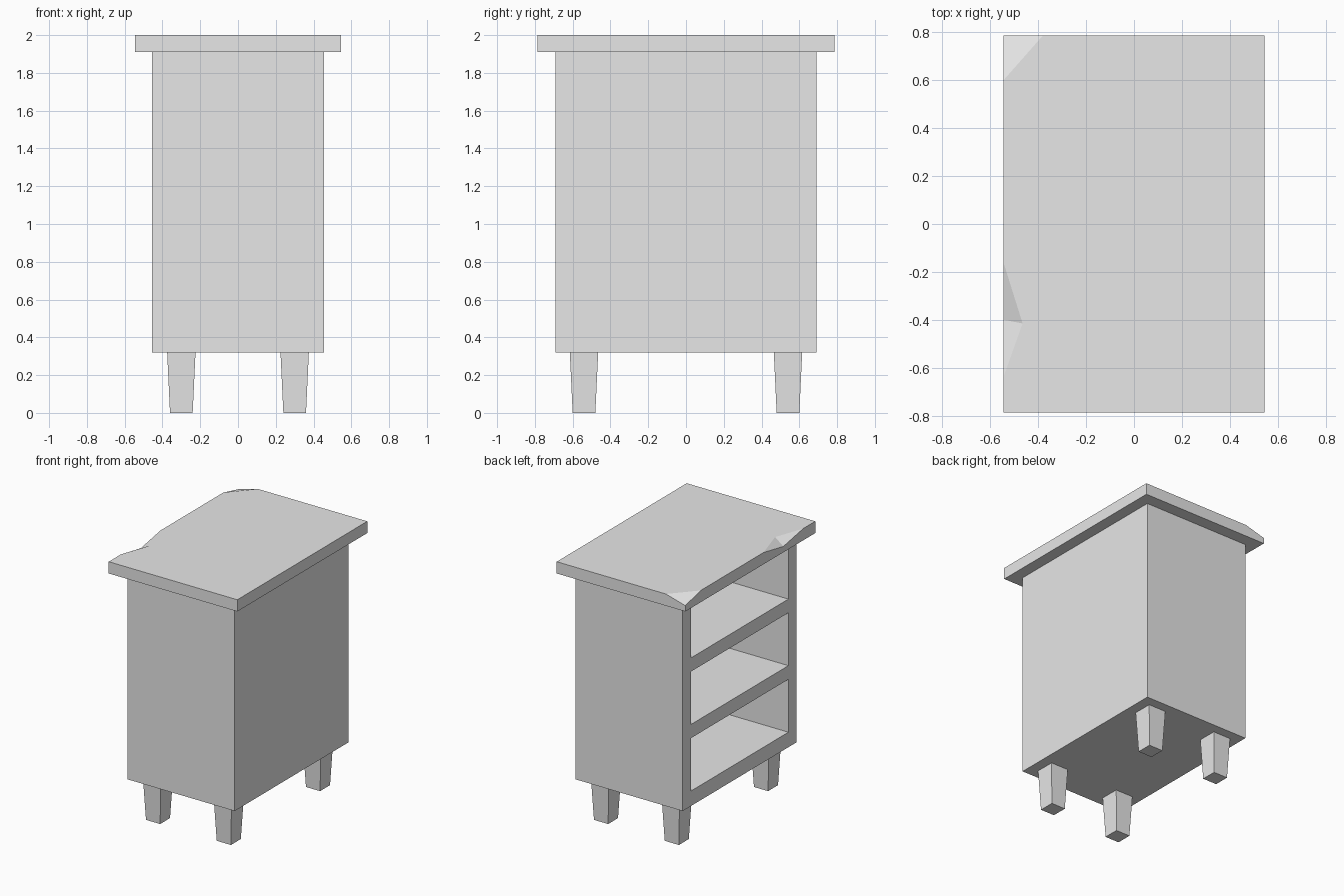
import bpy
import bmesh

if "Cube" in bpy.data.objects:
    bpy.data.objects.remove(bpy.data.objects["Cube"], do_unlink=True)

GREY = (0.8, 0.8, 0.8, 1.0)
grey = bpy.data.materials.new("plain grey")
grey.use_nodes = True
grey.diffuse_color = GREY
grey.node_tree.nodes["Principled BSDF"].inputs["Base Color"].default_value = GREY


def finish(name, bm):
    """Turn a bmesh into a named, coloured object."""
    bmesh.ops.recalc_face_normals(bm, faces=bm.faces)
    mesh = bpy.data.meshes.new(name)
    bm.to_mesh(mesh)
    bm.free()
    mesh.materials.append(grey)
    obj = bpy.data.objects.new(name, mesh)
    bpy.context.scene.collection.objects.link(obj)
    return obj


def box(name, low, high, bottom_scale=1.0):
    """Box between two corners, its bottom optionally tapered."""
    bm = bmesh.new()
    bmesh.ops.create_cube(bm, size=1)
    for v in bm.verts:
        taper = bottom_scale if v.co.z < 0 else 1.0
        v.co.x *= taper
        v.co.y *= taper
        for i in range(3):
            v.co[i] = (low[i] + high[i]) / 2 + v.co[i] * (high[i] - low[i])
    return finish(name, bm)


# Cabinet body, hollowed by three open compartments on one long side
FLOOR, CEILING = 0.32, 1.91
body = box("cabinet_body", (-0.455, -0.69, FLOOR), (0.455, 0.69, CEILING))
for i in range(3):
    z = 0.435 + i * 0.51
    cutter = box("compartment_cutter", (-0.6, -0.59, z), (0.355, 0.59, z + 0.405))
    cutter.hide_render = True
    cut = body.modifiers.new("compartment", "BOOLEAN")
    cut.operation = "DIFFERENCE"
    cut.solver = "EXACT"
    cut.object = cutter
    bpy.context.view_layer.objects.active = body
    bpy.ops.object.modifier_apply(modifier=cut.name)
    bpy.data.objects.remove(cutter, do_unlink=True)

# Four tapered legs
for side, sx in (("right", -1), ("left", 1)):
    for end, sy in (("front", -1), ("back", 1)):
        x, y = sx * 0.30, sy * 0.54
        box(f"{end}_{side}_leg", (x - 0.075, y - 0.075, 0),
            (x + 0.075, y + 0.075, FLOOR), bottom_scale=0.8)

# Table top with a chipped corner and a dented edge
X, Y, TOP, CHIP = 0.545, 0.787, 2.0, 1.955
bm = bmesh.new()
points = {
    "front_left": (X, -Y, TOP), "back_left": (X, Y, TOP),
    "chip_back": (-0.38, Y, TOP), "chip_side": (-X, 0.60, TOP),
    "chip_low": (-X, Y, CHIP),
    "dent_back": (-X, -0.16, TOP), "dent_inner": (-0.465, -0.415, TOP),
    "dent_front": (-X, -0.64, TOP), "dent_low": (-X, -0.40, CHIP),
    "front_right": (-X, -Y, TOP),
    "under_fl": (X, -Y, CEILING), "under_bl": (X, Y, CEILING),
    "under_br": (-X, Y, CEILING), "under_fr": (-X, -Y, CEILING),
}
verts = {name: bm.verts.new(co) for name, co in points.items()}
for loop in (
    "front_left back_left chip_back chip_side dent_back dent_inner dent_front front_right",
    "chip_back chip_low chip_side",
    "dent_back dent_low dent_inner",
    "dent_inner dent_low dent_front",
    "chip_side chip_low under_br under_fr front_right dent_front dent_low dent_back",
    "back_left under_bl under_br chip_low chip_back",
    "front_left under_fl under_bl back_left",
    "front_right under_fr under_fl front_left",
    "under_fl under_fr under_br under_bl",
):
    bm.faces.new([verts[name] for name in loop.split()])
finish("table_top", bm)
